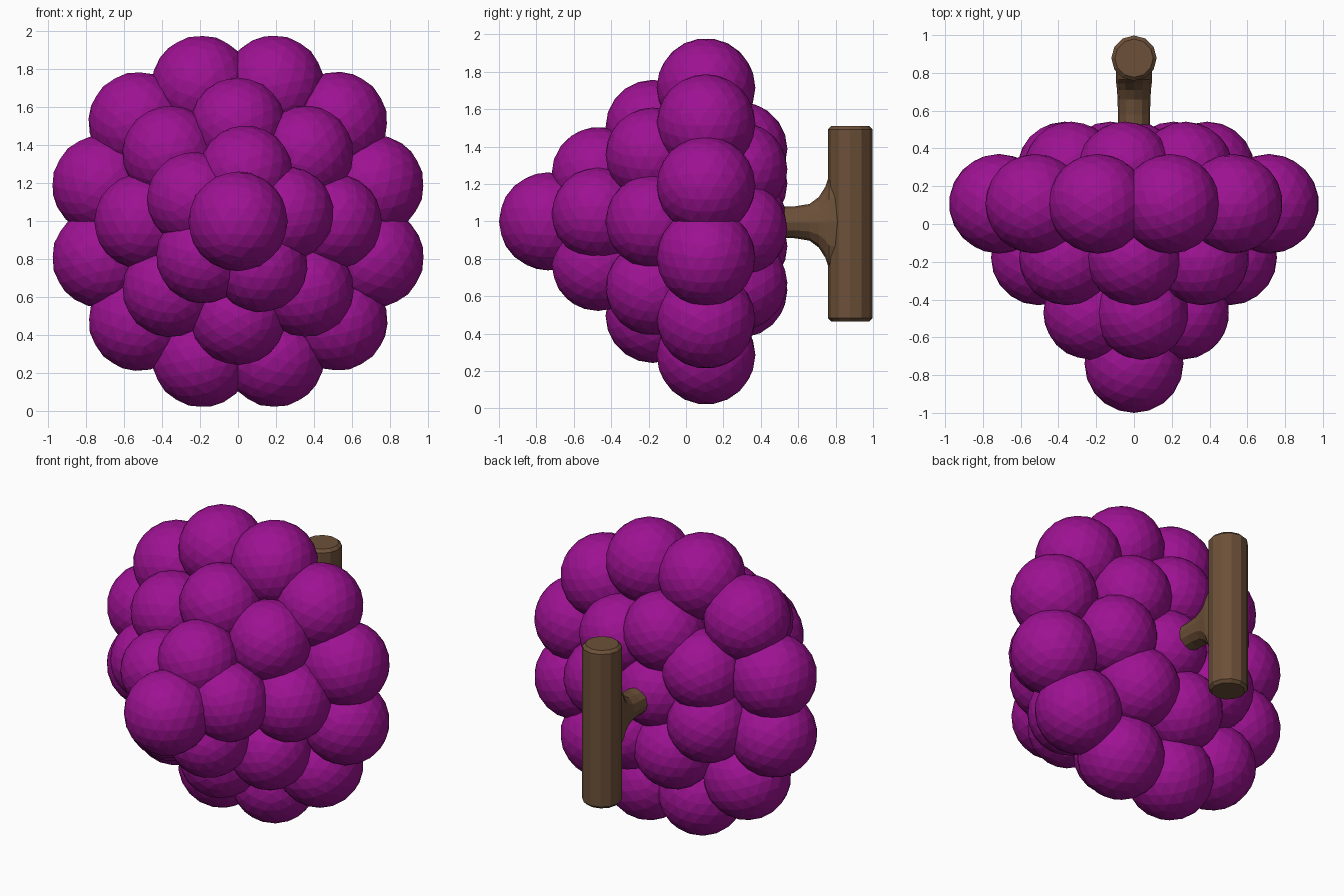
import bpy, bmesh, math
from mathutils import Matrix

if "Cube" in bpy.data.objects:
    bpy.data.objects.remove(bpy.data.objects["Cube"])


def material(name, rgb):
    m = bpy.data.materials.new(name)
    m.diffuse_color = (*rgb, 1)
    m.use_nodes = True
    m.node_tree.nodes["Principled BSDF"].inputs["Base Color"].default_value = m.diffuse_color
    return m


PURPLE = material("grape_purple", (0.34, 0.006, 0.29))
BROWN = material("stem_brown", (0.15, 0.08, 0.04))


def add_object(name, bm, mat):
    bmesh.ops.recalc_face_normals(bm, faces=bm.faces)
    mesh = bpy.data.meshes.new(name)
    bm.to_mesh(mesh)
    bm.free()
    mesh.materials.append(mat)
    obj = bpy.data.objects.new(name, mesh)
    bpy.context.collection.objects.link(obj)
    return obj


def grape_ring(name, y, count, ring_radius, start_deg, size):
    """Ring of faceted grapes around the bunch axis (y axis at z = 1)."""
    for i in range(count):
        a = math.radians(start_deg) + i * math.tau / count
        bm = bmesh.new()
        bmesh.ops.create_icosphere(bm, subdivisions=3, radius=size,
                                   matrix=Matrix.Rotation(-a, 4, 'Y'))
        obj = add_object(f"{name}_{i + 1}", bm, PURPLE)
        obj.location = (ring_radius * math.cos(a), y,
                        1 + ring_radius * math.sin(a))


# Grapes, from the tip at the front to the stem end at the back
grape_ring("tip_grape", -0.738, 1, 0.0, 0, 0.262)
grape_ring("front_grape", -0.47, 5, 0.26, 9, 0.248)
grape_ring("middle_grape", -0.178, 8, 0.505, 0, 0.252)
grape_ring("wide_grape", 0.107, 12, 0.74, 15, 0.264)
grape_ring("back_grape", 0.29, 7, 0.39, 97, 0.252)
grape_ring("back_centre_grape", 0.29, 1, 0.0, 0, 0.252)

# Upright twig at the back
bm = bmesh.new()
bmesh.ops.create_cone(bm, cap_ends=True, segments=12, radius1=0.12,
                      radius2=0.12, depth=1.045)
twig = add_object("twig", bm, BROWN)
twig.location = (0, 0.878, 0.988)
bevel = twig.modifiers.new("rounded_ends", 'BEVEL')
bevel.width = 0.018
bevel.segments = 1
bevel.limit_method = 'ANGLE'
bevel.angle_limit = math.radians(60)

# Stalk from the bunch, flaring up and down into the twig: (y, half width, half height)
sections = [(0.40, 0.085, 0.085), (0.58, 0.085, 0.085), (0.66, 0.087, 0.098),
            (0.71, 0.09, 0.135), (0.745, 0.094, 0.19), (0.765, 0.096, 0.25),
            (0.85, 0.096, 0.27)]
SIDES = 12
bm = bmesh.new()
rings = []
for y, rx, rz in sections:
    rings.append([bm.verts.new((rx * math.cos(k * math.tau / SIDES), y,
                                0.995 + rz * math.sin(k * math.tau / SIDES)))
                  for k in range(SIDES)])
for a, b in zip(rings, rings[1:]):
    for k in range(SIDES):
        n = (k + 1) % SIDES
        bm.faces.new((a[k], a[n], b[n], b[k]))
bm.faces.new(rings[0])
bm.faces.new(rings[-1])
add_object("stalk", bm, BROWN)
